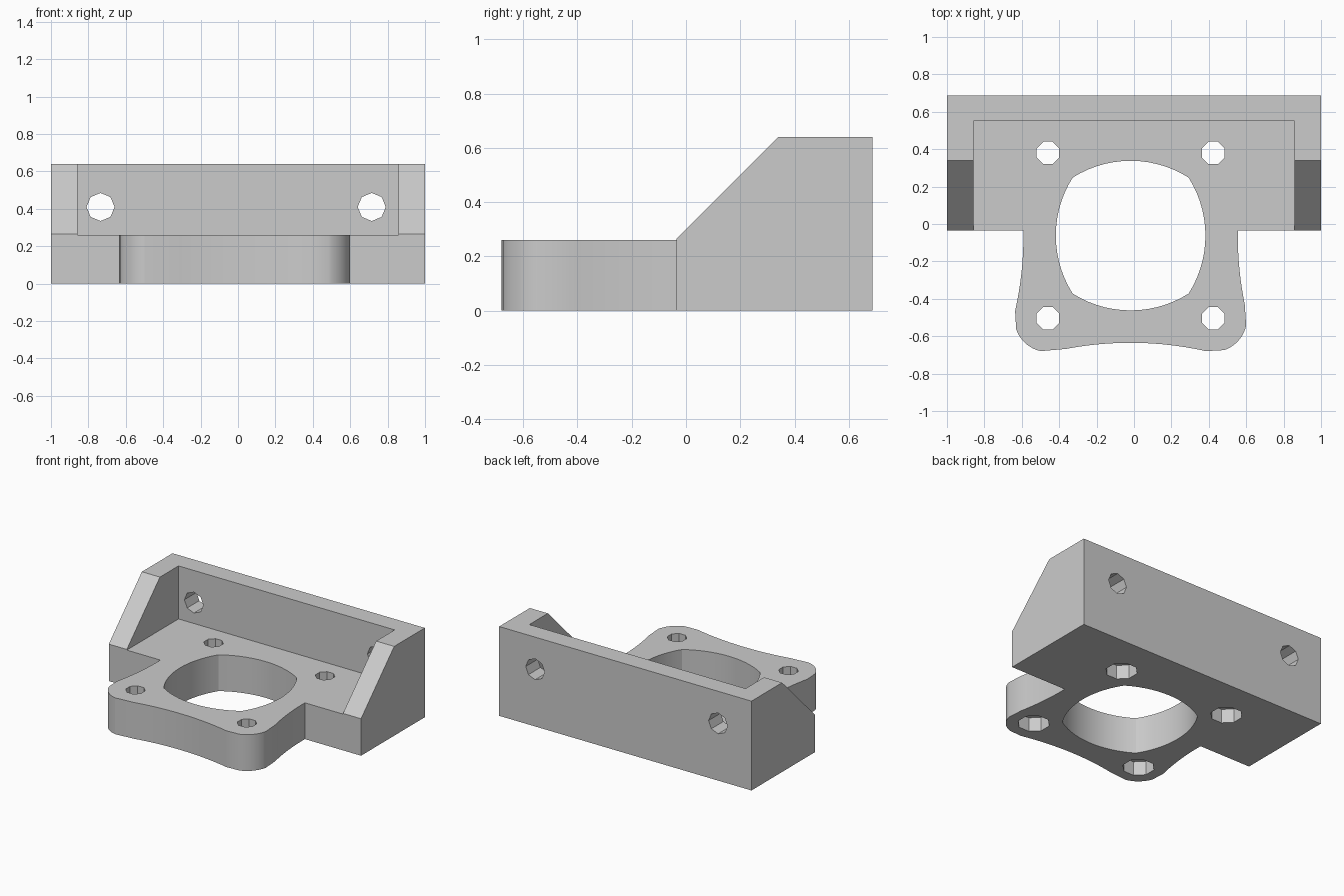
import bpy, bmesh
from math import sin, cos, pi, radians, asin
from mathutils import Matrix, Vector

cube = bpy.data.objects.get("Cube")
if cube:
    bpy.data.objects.remove(cube, do_unlink=True)

grey = bpy.data.materials.new("plain_grey")
grey.use_nodes = True
grey.diffuse_color = (0.6, 0.6, 0.6, 1)
grey.node_tree.nodes["Principled BSDF"].inputs["Base Color"].default_value = (0.6, 0.6, 0.6, 1)

FLOOR = 0.26                # floor plate thickness
CX, CY = -0.018, -0.062     # centre of the motor opening
PITCH = 0.442               # half spacing of the motor screws
FRONT = -0.035              # front edge of the wide block


def prism(name, outline, start, end, matrix=Matrix()):
    """Extrude a 2D outline along local z from start to end."""
    bm = bmesh.new()
    face = bm.faces.new([bm.verts.new((x, y, start)) for x, y in outline])
    moved = bmesh.ops.extrude_face_region(bm, geom=[face])["geom"]
    verts = [v for v in moved if isinstance(v, bmesh.types.BMVert)]
    bmesh.ops.translate(bm, verts=verts, vec=Vector((0, 0, end - start)))
    bmesh.ops.transform(bm, matrix=matrix, verts=bm.verts)
    bmesh.ops.recalc_face_normals(bm, faces=bm.faces)
    mesh = bpy.data.meshes.new(name)
    bm.to_mesh(mesh)
    bm.free()
    mesh.materials.append(grey)
    obj = bpy.data.objects.new(name, mesh)
    bpy.context.collection.objects.link(obj)
    return obj


def arc(x, y, r, a, b, n):
    """Points on an arc about (x, y) relative to the opening, in degrees."""
    return [(CX + x + r * cos(radians(a + (b - a) * i / n)),
             CY + y + r * sin(radians(a + (b - a) * i / n))) for i in range(n + 1)]


def octagon(x, y, r, turn=0):
    return [(x + r * cos(turn + i * pi / 4), y + r * sin(turn + i * pi / 4)) for i in range(8)]


def cut(target, cutter):
    cutter.hide_render = True
    mod = target.modifiers.new("cut", 'BOOLEAN')
    mod.operation = 'DIFFERENCE'
    mod.solver = 'EXACT'
    mod.object = cutter
    bpy.context.view_layer.objects.active = target
    bpy.ops.object.modifier_apply(modifier=mod.name)
    bpy.data.objects.remove(cutter, do_unlink=True)


# Bracket body: side profile extruded across the width (local x,y,z -> y,z,x)
across = Matrix(((0, 0, 1, 0), (1, 0, 0, 0), (0, 1, 0, 0), (0, 0, 0, 1)))
profile = [(-0.75, 0), (0.687, 0), (0.687, 0.64), (0.34, 0.64), (-0.038, 0.262), (-0.75, 0.262)]
bracket = prism("motor_bracket", profile, -1, 1, across)

# Pocket between the side cheeks and the back wall
pocket = [(-0.857, -1), (0.857, -1), (0.857, 0.55), (-0.857, 0.55)]
cut(bracket, prism("pocket_cutter", pocket, FLOOR, 1))

# Flange outline: rounded screw lobes joined by shallow concave arcs
LOBE, R = 0.18, 1.84
C = R + 0.573
t = 12.65
top = math_top = -180 / pi * asin((FRONT - CY) / R)
outline = [(-1.2, FRONT)]
outline += arc(-C, 0, R, -top, -t, 12)
outline += arc(-PITCH, -PITCH, LOBE, 180 + t, 270 - t, 10)[1:]
outline += arc(0, -C, R, 90 + t, 90 - t, 14)[1:]
outline += arc(PITCH, -PITCH, LOBE, 270 + t, 360 - t, 10)[1:]
outline += arc(C, 0, R, 180 + t, 180 + top, 12)[1:]
outline += [(1.2, FRONT), (1.2, -1.2), (-1.2, -1.2)]
cut(bracket, prism("flange_cutter", outline, -0.1, 1))

# Central opening: four bulged arcs meeting at corners
HALF, BULGE = 0.31, 0.4
RO = (HALF ** 2 + (BULGE - HALF) ** 2) / (2 * (BULGE - HALF))
spread = 180 / pi * asin(HALF / RO)
opening = []
for k in range(4):
    a = 90 * k
    d = BULGE - RO
    opening += arc(d * cos(radians(a)), d * sin(radians(a)), RO, a - spread, a + spread, 14)[:-1]
cut(bracket, prism("opening_cutter", opening, -0.1, 1))

# Motor screw holes with wider recesses underneath
for sx in (-1, 1):
    for sy in (-1, 1):
        x, y = CX + sx * PITCH, CY + sy * PITCH
        cut(bracket, prism("screw_cutter", octagon(x, y, 0.065, pi / 8), -0.1, 0.5))
        cut(bracket, prism("recess_cutter", octagon(x, y, 0.105, pi / 8), -0.1, 0.1))

# Mounting holes through the back wall (local x,y,z -> x,z,-y)
through = Matrix.Rotation(pi / 2, 4, 'X')
for sx in (-1, 1):
    hole = octagon(-0.01 + sx * 0.725, 0.41, 0.075)
    cut(bracket, prism("mount_cutter", hole, -0.9, -0.4, through))

# Smooth the curved walls, keep edges crisp
bpy.ops.object.select_all(action='DESELECT')
bracket.select_set(True)
bpy.context.view_layer.objects.active = bracket
bpy.ops.object.shade_smooth_by_angle(angle=radians(20))
